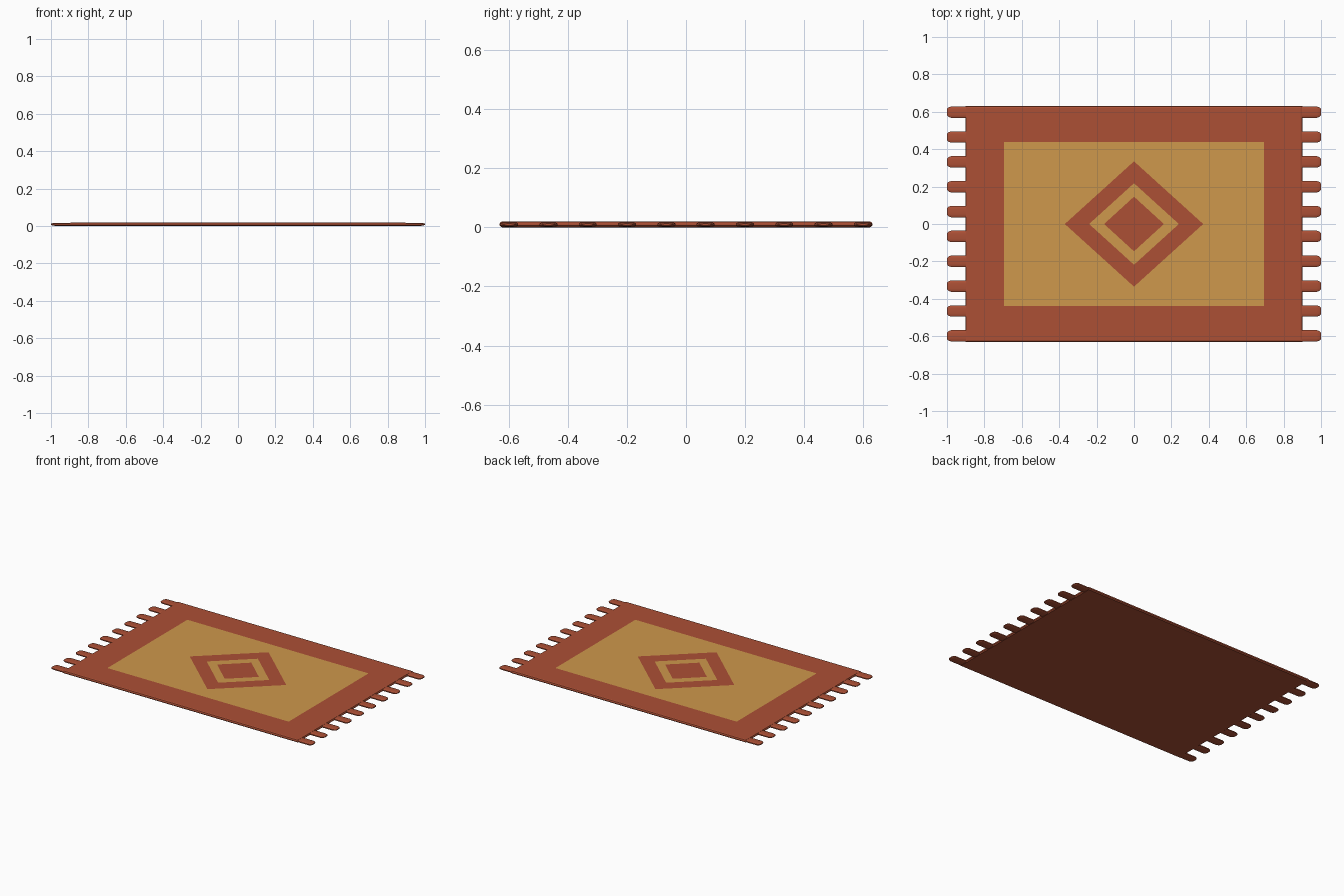
import bpy, bmesh, math

if "Cube" in bpy.data.objects:
    bpy.data.objects.remove(bpy.data.objects["Cube"])


def material(name, rgb):
    m = bpy.data.materials.new(name)
    m.diffuse_color = (*rgb, 1)
    m.use_nodes = True
    m.node_tree.nodes["Principled BSDF"].inputs["Base Color"].default_value = m.diffuse_color
    return m


red = material("brick_red", (0.413, 0.080, 0.036))
gold = material("ochre_gold", (0.62, 0.315, 0.072))


def finish(bm, name, mats):
    bmesh.ops.recalc_face_normals(bm, faces=bm.faces)
    me = bpy.data.meshes.new(name)
    bm.to_mesh(me)
    bm.free()
    ob = bpy.data.objects.new(name, me)
    bpy.context.collection.objects.link(ob)
    for m in mats:
        me.materials.append(m)
    return ob


def bridge(bm, a, b, mat=0):
    n = len(a)
    for i in range(n):
        j = (i + 1) % n
        bm.faces.new((a[i], a[j], b[j], b[i])).material_index = mat


# Rug body: nested eight-point rings, rectangles outside and diamonds inside
def ring(bm, hx, hy, z, diamond=False):
    k = 0.5 if diamond else 1
    dirs = [(1, 0), (k, k), (0, 1), (-k, k), (-1, 0), (-k, -k), (0, -1), (k, -k)]
    return [bm.verts.new((x * hx, y * hy, z)) for x, y in dirs]


T = 0.02
bm = bmesh.new()
rings = [  # half x, half y, z, diamond, colour of the band leading to it
    (0.893, 0.623, 0.0, False, 0),
    (0.90, 0.63, 0.006, False, 0),
    (0.90, 0.63, 0.012, False, 0),
    (0.897, 0.627, 0.0175, False, 0),
    (0.89, 0.62, T, False, 0),
    (0.695, 0.438, T, False, 0),
    (0.37, 0.335, T, True, 1),
    (0.24, 0.218, T, True, 0),
    (0.16, 0.146, T, True, 1),
]
prev = ring(bm, *rings[0][:4])
bm.faces.new(prev)
for r in rings[1:]:
    cur = ring(bm, *r[:4])
    bridge(bm, prev, cur, r[4])
    prev = cur
bm.faces.new(prev)
finish(bm, "rug_body", [red, gold])


# Fringe: flat rounded tassels along both short ends
def tassel(side, y, name):
    bm = bmesh.new()
    prev = None
    for x, hw, hz in [(0.88, 0.031, 0.008), (0.978, 0.031, 0.008),
                      (0.992, 0.026, 0.006), (1.0, 0.017, 0.003)]:
        cur = []
        for i in range(12):
            a = math.tau * (i + 0.5) / 12
            c, s = math.cos(a), math.sin(a)
            cy = math.copysign(abs(c) ** 0.6, c) * hw
            cz = math.copysign(abs(s) ** 0.6, s) * hz
            cur.append(bm.verts.new((side * x, y + cy, 0.009 + cz)))
        if prev:
            bridge(bm, prev, cur)
        else:
            bm.faces.new(cur)
        prev = cur
    bm.faces.new(prev)
    ob = finish(bm, name, [red])
    bpy.ops.object.select_all(action='DESELECT')
    ob.select_set(True)
    bpy.context.view_layer.objects.active = ob
    bpy.ops.object.shade_smooth_by_angle(angle=math.radians(40))


for side, label in ((-1, "left"), (1, "right")):
    for i in range(10):
        tassel(side, -0.598 + i * 1.196 / 9, f"tassel_{label}_{i + 1}")
